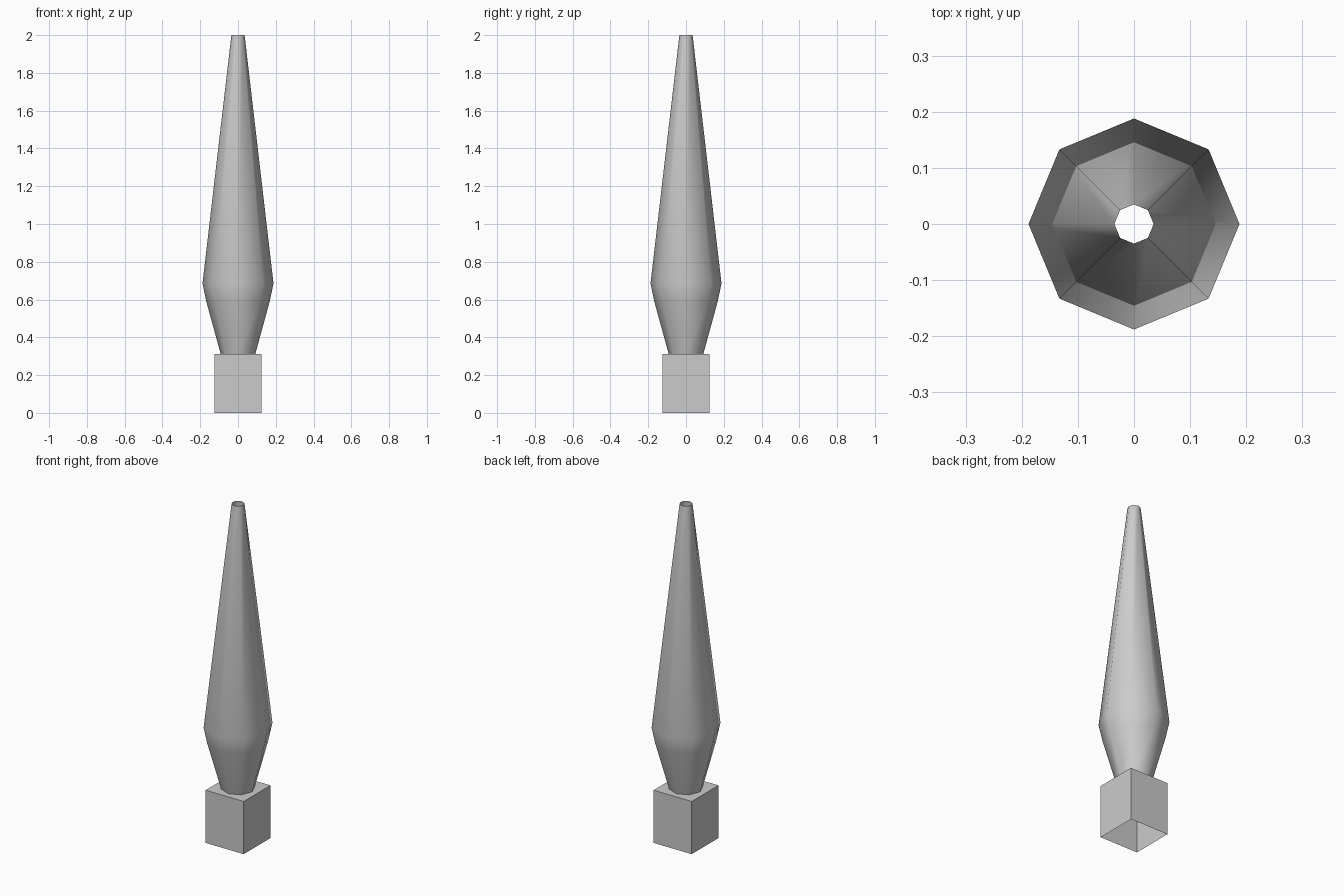
import bpy, bmesh
from math import cos, sin, pi

if "Cube" in bpy.data.objects:
    bpy.data.objects.remove(bpy.data.objects["Cube"])

SIDES = 8
BASE_H = 0.313
HALF = 0.125
NECK_R = 0.092


def ring(bm, radius, z):
    return [bm.verts.new((radius * cos(2 * pi * i / SIDES),
                          radius * sin(2 * pi * i / SIDES), z)) for i in range(SIDES)]


def square_ring(bm, z):
    # eight points on a square: side middles and corners
    pts = [(1, 0), (1, 1), (0, 1), (-1, 1), (-1, 0), (-1, -1), (0, -1), (1, -1)]
    return [bm.verts.new((x * HALF, y * HALF, z)) for x, y in pts]


def bridge(bm, a, b):
    for i in range(SIDES):
        j = (i + 1) % SIDES
        bm.faces.new((a[i], a[j], b[j], b[i]))


def finish(bm, name, smooth):
    mesh = bpy.data.meshes.new(name)
    for f in bm.faces:
        f.smooth = smooth
    bm.to_mesh(mesh)
    bm.free()
    obj = bpy.data.objects.new(name, mesh)
    bpy.context.collection.objects.link(obj)


# Square base: open underneath, top pierced where the shaft joins
bm = bmesh.new()
low, high = square_ring(bm, 0), square_ring(bm, BASE_H)
bridge(bm, low, high)
bridge(bm, high, ring(bm, NECK_R, BASE_H))
finish(bm, "square_base", False)

# Tapered eight-sided shaft, open at both ends
bm = bmesh.new()
profile = [(NECK_R, BASE_H), (0.168, 0.59), (0.188, 0.685), (0.035, 2.0)]
rings = [ring(bm, r, z) for r, z in profile]
for a, b in zip(rings, rings[1:]):
    bridge(bm, a, b)
finish(bm, "tapered_shaft", True)
